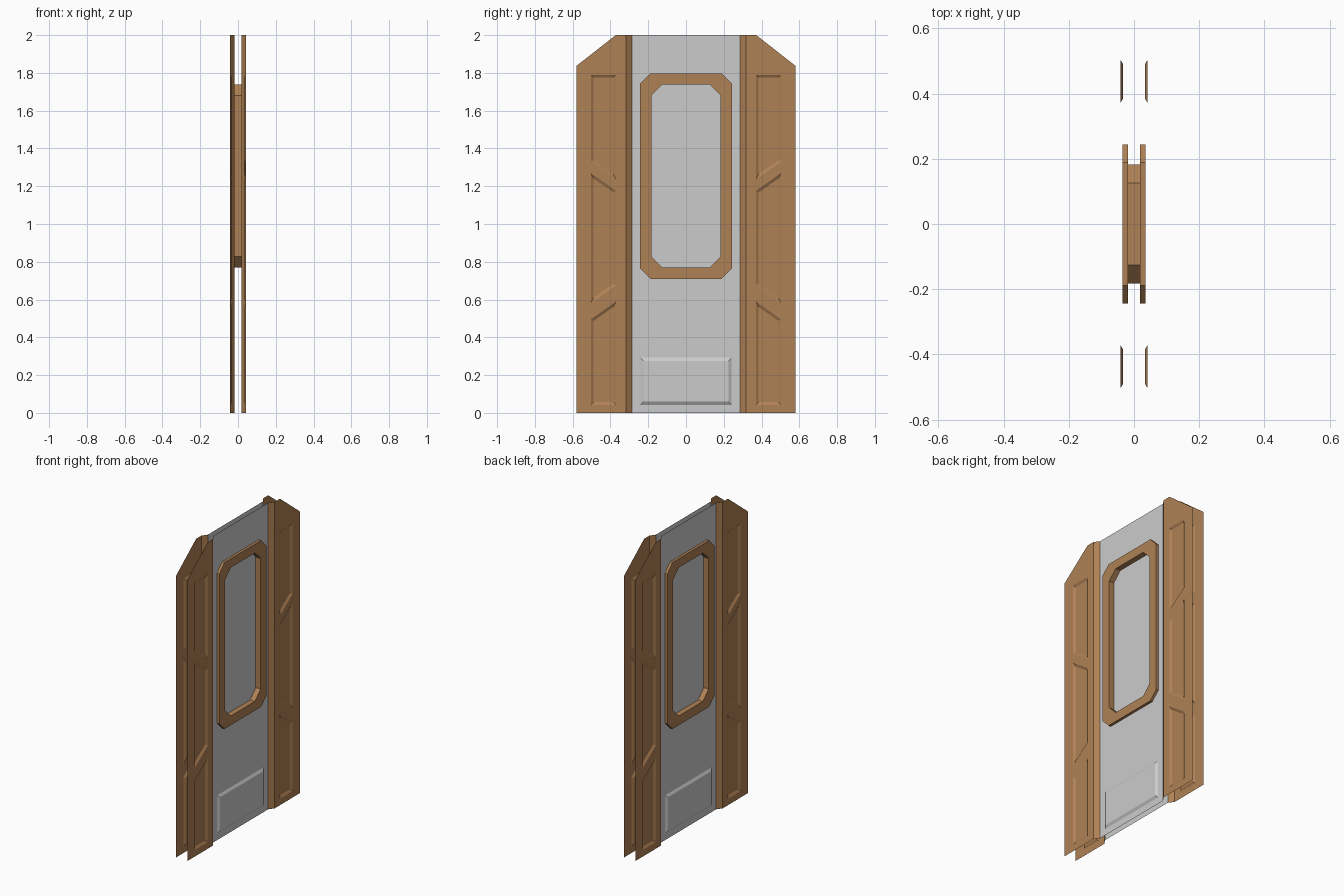
import bpy, bmesh

if "Cube" in bpy.data.objects:
    bpy.data.objects.remove(bpy.data.objects["Cube"])

X_DOOR, X_FRAME, X_WALL = 0.018, 0.035, 0.042


def material(name, rgb):
    m = bpy.data.materials.new(name)
    m.diffuse_color = (*rgb, 1)
    m.use_nodes = True
    m.node_tree.nodes["Principled BSDF"].inputs["Base Color"].default_value = m.diffuse_color
    return m


wood = material("wood", (0.43, 0.22, 0.09))


def loop(bm, x, pts):
    return [bm.verts.new((x, y, z)) for y, z in pts]


def sheet(bm, x, outer, holes):
    """Flat sheet facing +x with holes cut in it."""
    edges = []
    for pts in [outer] + holes:
        v = loop(bm, x, pts)
        edges += [bm.edges.new((v[i], v[i - 1])) for i in range(len(v))]
    geom = bmesh.ops.triangle_fill(bm, use_beauty=True, use_dissolve=False,
                                   edges=edges, normal=(1, 0, 0))["geom"]
    for f in [g for g in geom if isinstance(g, bmesh.types.BMFace)]:
        f.normal_update()
        if f.normal.x < 0:
            f.normal_flip()


def panel(bm, x, pts, width, depth):
    """Bevelled panel filling a hole, sunk or raised by depth."""
    f = bm.faces.new(loop(bm, x, pts))
    f.normal_update()
    if f.normal.x < 0:
        f.normal_flip()
        f.normal_update()
    bmesh.ops.inset_region(bm, faces=[f], use_boundary=True,
                           use_even_offset=True, thickness=width, depth=depth)


def bridge(bm, a, b):
    n = len(a)
    for i in range(n):
        j = (i + 1) % n
        bm.faces.new((a[i], a[j], b[j], b[i]))


def octagon(y, z0, z1, c):
    return [(-y + c, z0), (y - c, z0), (y, z0 + c), (y, z1 - c),
            (y - c, z1), (-y + c, z1), (-y, z1 - c), (-y, z0 + c)]


def finish(bm, name, mirror=(), mat=None):
    bmesh.ops.remove_doubles(bm, verts=bm.verts, dist=1e-5)
    me = bpy.data.meshes.new(name)
    bm.to_mesh(me)
    bm.free()
    ob = bpy.data.objects.new(name, me)
    bpy.context.collection.objects.link(ob)
    if mat:
        me.materials.append(mat)
    if mirror:
        mod = ob.modifiers.new("mirror", "MIRROR")
        mod.use_axis = ["x" in mirror, "y" in mirror, False]
        mod.merge_threshold = 0.0001
    return ob


window_outer = octagon(0.243, 0.71, 1.796, 0.054)
window_inner = octagon(0.183, 0.77, 1.738, 0.058)

# Door skins with window opening and raised kick panel
bm = bmesh.new()
kick = [(-0.24, 0.043), (0.24, 0.043), (0.24, 0.292), (-0.24, 0.292)]
sheet(bm, X_DOOR, [(-0.285, 0), (0.285, 0), (0.285, 2), (-0.285, 2)],
      [window_inner, kick])
panel(bm, X_DOOR, kick, 0.016, 0.01)
finish(bm, "door", "x")

# Window pane in the middle of the door
bm = bmesh.new()
bm.faces.new(loop(bm, 0, window_inner))
finish(bm, "window_pane")

# Window frame: outer rim, front ring and inner reveal
bm = bmesh.new()
rim = loop(bm, X_DOOR, window_outer)
front_out = loop(bm, X_FRAME, window_outer)
front_in = loop(bm, X_FRAME, window_inner)
middle = loop(bm, 0, window_inner)
bridge(bm, rim, front_out)
bridge(bm, front_out, front_in)
bridge(bm, front_in, middle)
finish(bm, "window_frame", "x", wood)

# Side walls with three sunk panels split by slanted rails
bm = bmesh.new()
a, b = 0.37, 0.504
panels = [
    [(a, 0.043), (b, 0.043), (b, 0.495), (a, 0.59)],
    [(a, 0.675), (b, 0.58), (b, 1.27), (a, 1.175)],
    [(a, 1.235), (b, 1.33), (b, 1.79), (a, 1.79)],
]
sheet(bm, X_WALL, [(0.318, 0), (0.58, 0), (0.58, 1.837), (0.372, 2), (0.318, 2)],
      panels)
for p in panels:
    panel(bm, X_WALL, p, 0.015, -0.009)
finish(bm, "side_wall", "xy", wood)

# Slanted door jambs joining wall to door
bm = bmesh.new()
bm.faces.new([bm.verts.new(p) for p in (
    (X_DOOR, 0.285, 0), (X_WALL, 0.318, 0),
    (X_WALL, 0.318, 2), (X_DOOR, 0.285, 2))])
finish(bm, "door_jamb", "xy", wood)
